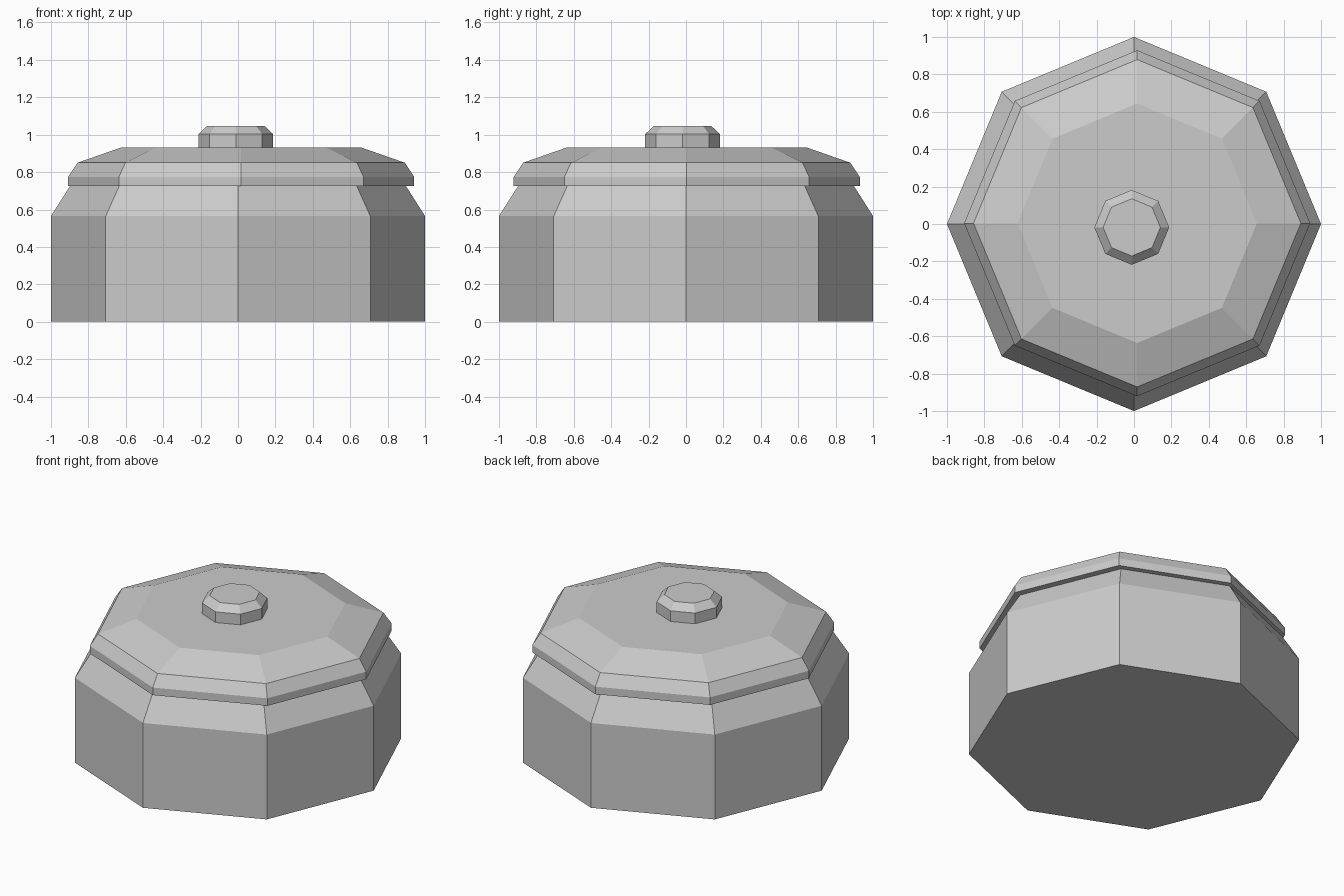
import bpy, bmesh
from math import cos, sin, pi

if "Cube" in bpy.data.objects:
    bpy.data.objects.remove(bpy.data.objects["Cube"])

SIDES = 8


def turned(name, profile, cx=0.0, cy=0.0):
    """Closed faceted solid from (radius, z) rings, listed bottom to top."""
    bm = bmesh.new()
    rings = [[bm.verts.new((cx + r * cos(2 * pi * i / SIDES),
                            cy + r * sin(2 * pi * i / SIDES), z))
              for i in range(SIDES)] for r, z in profile]
    for low, high in zip(rings, rings[1:]):
        for i in range(SIDES):
            j = (i + 1) % SIDES
            bm.faces.new((low[i], low[j], high[j], high[i]))
    bm.faces.new(rings[0][::-1])
    bm.faces.new(rings[-1])
    mesh = bpy.data.meshes.new(name)
    bm.to_mesh(mesh)
    bm.free()
    obj = bpy.data.objects.new(name, mesh)
    bpy.context.collection.objects.link(obj)
    return obj


# Pot body: straight walls with a sloping shoulder, tucked under the lid
turned("pot_body", [(1.0, 0.0), (1.0, 0.565), (0.895, 0.73)])

# Lid: overhanging rim, bevel and shallow crown, seated slightly off centre
turned("lid", [(0.925, 0.725), (0.925, 0.775), (0.875, 0.85), (0.64, 0.932)],
       0.017, 0.004)

# Knob with chamfered top
turned("lid_knob", [(0.2, 0.92), (0.2, 1.003), (0.153, 1.047)],
       -0.012, -0.018)
